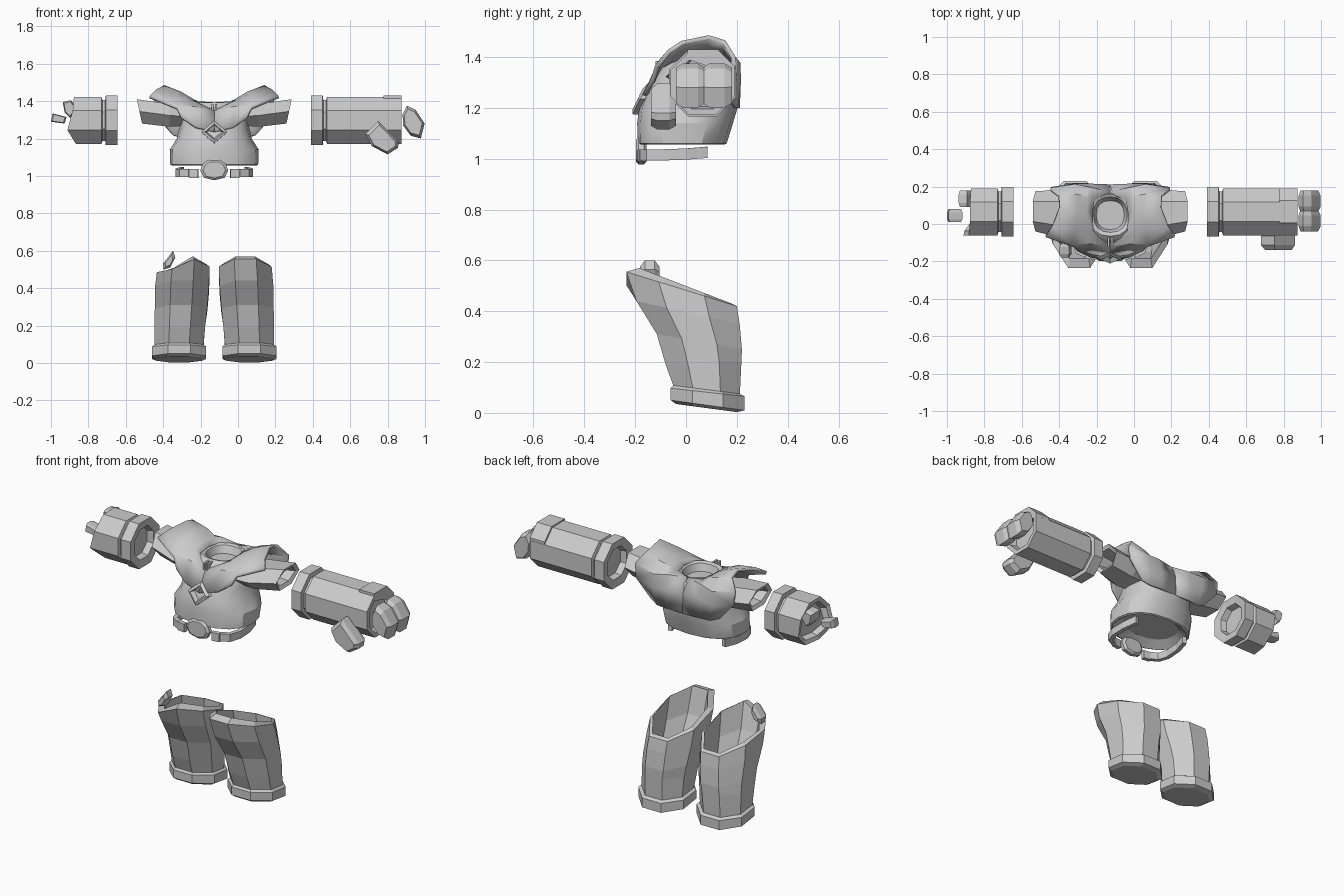
import bpy, bmesh, math
from mathutils import Vector

X0 = -0.127  # mirror plane of the armour


def make(name, verts, faces, s=1, smooth=False):
    bm = bmesh.new()
    vs = [bm.verts.new((X0 + s * v[0], v[1], v[2])) for v in verts]
    for f in faces:
        bm.faces.new([vs[i] for i in f])
    bmesh.ops.recalc_face_normals(bm, faces=bm.faces)
    me = bpy.data.meshes.new(name)
    bm.to_mesh(me)
    bm.free()
    ob = bpy.data.objects.new(name, me)
    bpy.context.collection.objects.link(ob)
    if smooth:
        bpy.ops.object.select_all(action='DESELECT')
        ob.select_set(True)
        bpy.context.view_layer.objects.active = ob
        bpy.ops.object.shade_smooth_by_angle(angle=math.radians(28))
    return ob


def loft(name, rings, s=1, caps=True, closed=True, smooth=False):
    n = len(rings[0])
    m = n if closed else n - 1
    faces = [(a * n + i, a * n + (i + 1) % n, (a + 1) * n + (i + 1) % n, (a + 1) * n + i)
             for a in range(len(rings) - 1) for i in range(m)]
    if caps:
        faces += [tuple(range(n)), tuple(range((len(rings) - 1) * n, len(rings) * n))]
    return make(name, [p for r in rings for p in r], faces, s, smooth)


def prism(name, outline, y0, y1, s=1, taper=0.8):
    # xz outline given depth, with narrowed front and back faces
    cx = sum(p[0] for p in outline) / len(outline)
    cz = sum(p[1] for p in outline) / len(outline)
    d = (y1 - y0) * 0.25
    rings = [[(cx + (x - cx) * k, y, cz + (z - cz) * k) for x, z in outline]
             for y, k in ((y0, taper), (y0 + d, 1), (y1 - d, 1), (y1, taper))]
    return loft(name, rings, s)


def octa(x, r, cy=0.065, cz=1.297):
    return [(x, cy + r * math.cos(math.pi / 8 + i * math.pi / 4),
             cz + r * math.sin(math.pi / 8 + i * math.pi / 4)) for i in range(8)]


# Torso: stacked oval rings ending in a neck socket
def oval(z, hw, yf, yb, n=16, e=0.85):
    out = []
    for i in range(n):
        a = 2 * math.pi * i / n
        c, q = math.cos(a), math.sin(a)
        out.append((hw * math.copysign(abs(c) ** e, c),
                    (yf + yb) / 2 + (yb - yf) / 2 * math.copysign(abs(q) ** e, q), z))
    return out


body = [(1.09, .17, -.13, .11), (1.055, .225, -.18, .15), (1.06, .235, -.19, .16),
        (1.14, .238, -.192, .185), (1.2, .2, -.185, .203), (1.27, .185, -.155, .208),
        (1.33, .18, -.12, .203), (1.37, .15, -.09, .185), (1.392, .11, -.065, .16),
        (1.385, .09, -.045, .145), (1.345, .075, -.03, .125)]
loft("torso", [oval(*b) for b in body], smooth=True)

# Neckline clasp
for s in (1, -1):
    prism("neck_clasp", [(.004, 1.335), (.013, 1.35), (.016, 1.385), (.004, 1.385)], -.12, -.05, s, 1)

# Diamond chest ornament, a sloped square frame
def diamond(r, dy):
    return [(r * c, -.172 + dy + .42 * r * k, 1.235 + r * k * .86)
            for c, k in ((1, 0), (0, 1), (-1, 0), (0, -1))]
loft("chest_diamond", [diamond(.072, .04), diamond(.07, -.008), diamond(.05, -.018),
                       diamond(.036, .012)])

# Flared shoulder shells: each runs from the chest and back centreline to a raised outer rim
flare = [
    [(0, -.172, 1.235), (0, -.112, 1.345), (.095, -.035, 1.385), (.1, .055, 1.392),
     (.085, .13, 1.39), (0, .165, 1.388), (0, .203, 1.31), (0, .203, 1.2)],
    [(.1, -.155, 1.26), (.11, -.1, 1.365), (.13, -.035, 1.402), (.13, .065, 1.412),
     (.125, .145, 1.405), (.11, .19, 1.385), (.11, .207, 1.31), (.1, .203, 1.2)],
    [(.175, -.13, 1.31), (.2, -.105, 1.375), (.19, -.03, 1.43), (.18, .08, 1.442),
     (.185, .155, 1.43), (.19, .205, 1.375), (.19, .208, 1.3), (.17, .195, 1.2)],
    [(.2, -.115, 1.36), (.345, -.065, 1.422), (.31, -.015, 1.455), (.27, .09, 1.477),
     (.275, .15, 1.458), (.32, .185, 1.40), (.31, .19, 1.32), (.22, .18, 1.22)]]
for s in (1, -1):
    ob = loft("shoulder_flare", flare, s, caps=False, closed=False, smooth=True)
    m = ob.modifiers.new("thickness", 'SOLIDIFY')
    m.thickness, m.offset = .018, 0

    # Sleeve stub below the flare, hollow at its end
    def hexa(x, y0, y1, z0, z1, tilt=0):
        cy, cz = (y0 + y1) / 2, (z0 + z1) / 2
        pts = []
        for i in range(6):
            a = math.pi / 3 * i
            q = math.sin(a) / .866
            pts.append((x + tilt * q, cy + (y1 - y0) / 2 * math.cos(a), cz + (z1 - z0) / 2 * q))
        return pts
    loft("sleeve", [hexa(.12, -.07, .16, 1.27, 1.36), hexa(.24, -.08, .185, 1.263, 1.385),
                    hexa(.40, -.04, .175, 1.28, 1.41, .014), hexa(.39, -.015, .15, 1.3, 1.39, .014),
                    hexa(.3, 0, .13, 1.31, 1.37)], s)

# Belt: buckle, front blocks and side bands
prism("belt_buckle", [(.075, 1.03), (.06, 1.065), (.03, 1.085), (-.03, 1.085), (-.06, 1.065),
                      (-.075, 1.03), (-.055, .99), (0, .977), (.055, .99)], -.197, -.155)
def band(name, path, s, h=.024, t=.025):
    rings = []
    for i, (x, y, z) in enumerate(path):
        a, b = path[max(i - 1, 0)], path[min(i + 1, len(path) - 1)]
        d = Vector((b[0] - a[0], b[1] - a[1])).normalized()
        ox, oy = -d.y * t, d.x * t
        rings.append([(x, y, z - h), (x, y, z + h), (x + ox, y + oy, z + h), (x + ox, y + oy, z - h)])
    loft(name, rings, s)
for s in (1, -1):
    band("belt_block", [(.088, -.19, 1.012), (.134, -.183, 1.012)], s)
    band("belt_band", [(.138, -.18, 1.015), (.185, -.155, 1.015), (.207, -.09, 1.015),
                       (.205, 0, 1.018), (.185, .085, 1.025)], s, .022)

# Gauntlets: whole one on +x, broken one on -x
cuff = [octa(.56, .085), octa(.525, .095), octa(.518, .143), octa(.58, .143), octa(.583, .118),
        octa(.598, .118), octa(.603, .136)]
loft("gauntlet", cuff + [octa(1.0, .136), octa(1.0, .11), octa(.96, .1)])
loft("gauntlet_lip", [[(x, .065 + y, z) for y, z in ((-.06, 1.39), (-.06, 1.43), (.06, 1.43),
                      (.125, 1.365), (.125, 1.33))] for x in (.905, 1.0)])
ends = (.745, .75, .75, .757, .785, .74, .725, .73)
def jag(r, back):
    return [(e - back, p[1], p[2]) for p, e in zip(octa(0, r), ends)]
loft("broken_gauntlet", cuff + [jag(.136, 0), jag(.11, .005), jag(.1, .04)], -1)
prism("gauntlet_shard", [(.735, 1.36), (.765, 1.405), (.81, 1.395), (.80, 1.34), (.77, 1.31)], .09, .18, -1)
prism("loose_shard", [(.79, 1.315), (.865, 1.335), (.873, 1.29), (.80, 1.28)], .01, .08, -1)

# Fingers and thumb
curl = [(1.007, 1.33), (1.03, 1.375), (1.075, 1.355), (1.125, 1.28), (1.105, 1.2), (1.05, 1.215), (1.01, 1.27)]
for y in (-.04, .065):
    prism("finger", curl, y, y + .115)
prism("thumb", [(.807, 1.225), (.877, 1.295), (.987, 1.18), (.982, 1.15), (.927, 1.115), (.842, 1.16)], -.138, -.04)

# Legs: sloping octagonal rings (centre x, half width, front y/z, back y/z), hollow on top
leg = [(.188, .125, -.04, .035, .2, .003), (.188, .145, -.06, .05, .23, .01),
       (.188, .145, -.06, .097, .23, .065), (.188, .131, -.05, .108, .212, .075),
       (.184, .135, -.08, .19, .218, .2), (.178, .14, -.115, .31, .22, .25),
       (.172, .144, -.195, .44, .211, .35), (.166, .141, -.235, .555, .2, .42),
       (.166, .122, -.185, .57, .18, .43), (.172, .12, -.15, .42, .185, .33),
       (.178, .11, -.07, .25, .18, .2)]
def leg_ring(cx, hw, yf, zf, yb, zb):
    out = []
    for i in range(8):
        a = math.pi / 8 + i * math.pi / 4
        t = (math.sin(a) / math.cos(math.pi / 8) + 1) / 2
        out.append((cx + hw * math.cos(a) / math.cos(math.pi / 8), yf + (yb - yf) * t, zf + (zb - zf) * t))
    return out
rings = [leg_ring(*r) for r in leg]
loft("leg", rings)
# the other leg has its outer front corner broken away
cut = [[(x, y, min(z, .485 + max(0, .25 - x) * .7)) for x, y, z in r] for r in rings]
loft("broken_leg", cut, -1)
prism("leg_shard", [(.275, .53), (.22, .60), (.208, .565), (.235, .51), (.27, .50)], -.18, -.105, -1, .6)
